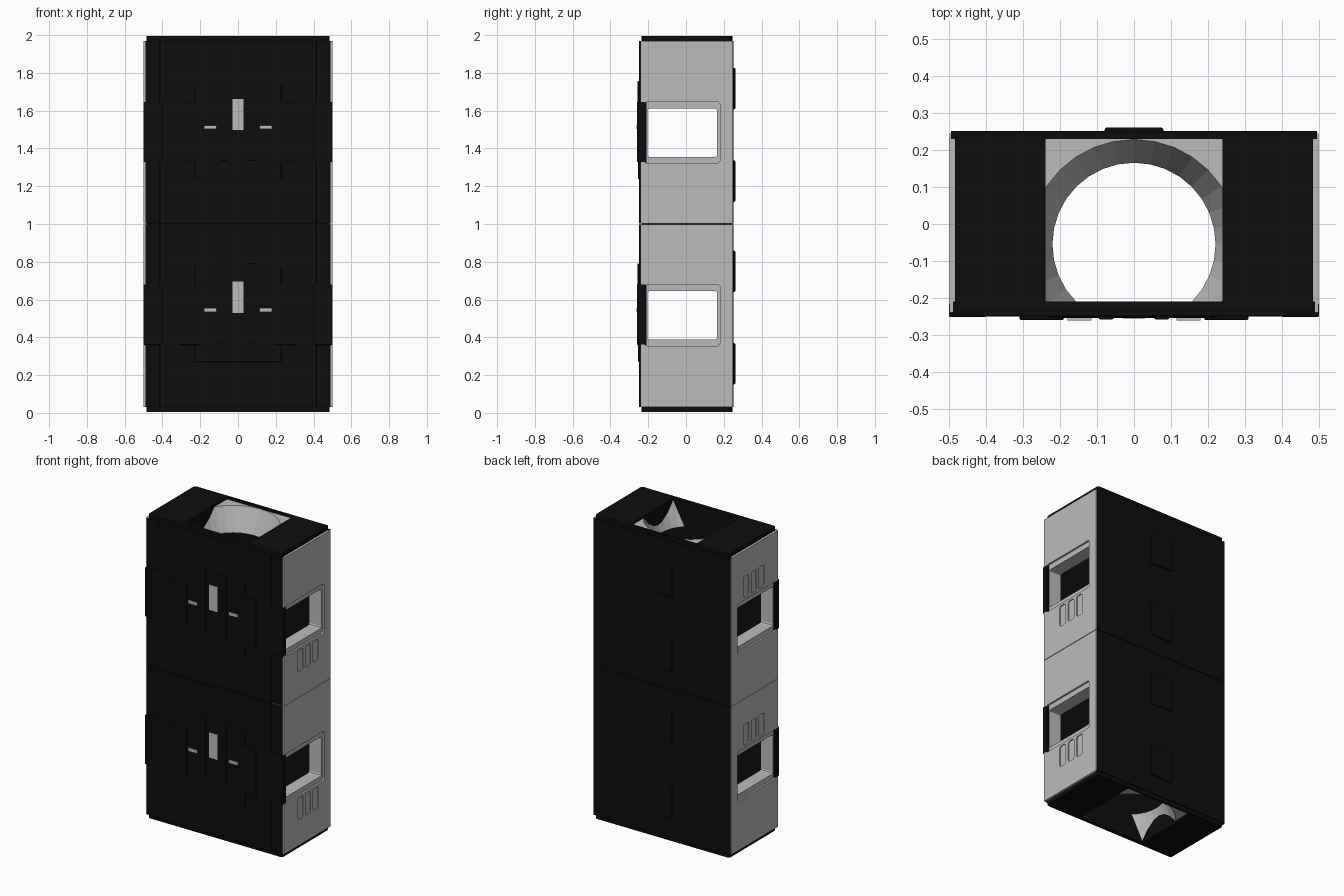
import bpy, bmesh
from mathutils import Matrix, Vector

cube = bpy.data.objects.get("Cube")
if cube:
    bpy.data.objects.remove(cube, do_unlink=True)


def make_material(name, value):
    mat = bpy.data.materials.new(name)
    mat.use_nodes = True
    color = (value, value, value, 1)
    mat.diffuse_color = color
    mat.node_tree.nodes["Principled BSDF"].inputs["Base Color"].default_value = color
    return mat


BLACK = make_material("matte black", 0.004)
GREY = make_material("light grey", 0.5)


def finish(name, bm, mat):
    mesh = bpy.data.meshes.new(name)
    bm.to_mesh(mesh)
    bm.free()
    mesh.materials.append(mat)
    obj = bpy.data.objects.new(name, mesh)
    bpy.context.collection.objects.link(obj)
    return obj


def box(name, x, y, z, mat=BLACK, bevel=0, axis=None):
    """Box from ranges; with an axis, only the edges along it are bevelled."""
    bm = bmesh.new()
    bmesh.ops.create_cube(bm, size=1)
    for v in bm.verts:
        v.co = Vector([(r[0] + r[1]) / 2 + c * abs(r[1] - r[0])
                       for r, c in zip((x, y, z), v.co)])
    if bevel:
        edges = [e for e in bm.edges if axis is None or
                 abs((e.verts[0].co - e.verts[1].co).normalized()[axis]) > 0.9]
        bmesh.ops.bevel(bm, geom=edges, offset=bevel, segments=2,
                        profile=0.5, affect='EDGES')
    return finish(name, bm, mat)


def cut(obj, cutter):
    mod = obj.modifiers.new("cut", 'BOOLEAN')
    mod.operation = 'DIFFERENCE'
    mod.solver = 'EXACT'
    mod.object = cutter
    dg = bpy.context.evaluated_depsgraph_get()
    mesh = bpy.data.meshes.new_from_object(obj.evaluated_get(dg))
    obj.modifiers.clear()
    obj.data = mesh
    bpy.data.objects.remove(cutter, do_unlink=True)


MODULE = 0.967          # height of one stacked module
HOLE_X, HOLE_Y = (-0.24, 0.24), (-0.21, 0.23)

# Decks with a square shaft opening: two ends and the middle
for name, z in (("bottom_deck", (0.005, 0.033)), ("middle_deck", (0.985, 1.015)),
                ("top_deck", (1.967, 1.995))):
    deck = box(name, (-0.485, 0.485), (-0.235, 0.245), z, BLACK, 0.012, 2)
    cut(deck, box("cutter", HOLE_X, HOLE_Y, (z[0] - 0.1, z[1] + 0.1)))

# Funnel collars inside both end openings
for name, low, wide, narrow in (("top_collar", 1.83, 0.285, 0.22),
                                ("bottom_collar", 0.02, 0.22, 0.285)):
    collar = box(name, HOLE_X, HOLE_Y, (low, low + 0.15), GREY)
    bm = bmesh.new()
    bmesh.ops.create_cone(bm, cap_ends=True, segments=32, radius1=narrow,
                          radius2=wide, depth=0.154,
                          matrix=Matrix.Translation((0, -0.055, low + 0.075)))
    cut(collar, finish("cutter", bm, BLACK))

# Dark lining around each collar
for z, end in ((1.81, "top"), (0.03, "bottom")):
    for s, side in ((1, "left"), (-1, "right")):
        box(f"{end}_{side}_lining", (s * 0.241, s * 0.4), (-0.21, 0.23), (z, z + 0.16))

for i, level in enumerate(("lower", "upper")):
    dz = i * MODULE
    z0, z1 = (0.03, 0.998) if i == 0 else (1.002, 1.97)

    # Front and back panels
    box(f"{level}_front_panel", (-0.49, 0.49), (-0.243, -0.21), (z0, z1))
    box(f"{level}_front_facing", (-0.415, 0.415), (-0.25, -0.24), (z0, z1), BLACK, 0.004)
    box(f"{level}_back_panel", (-0.495, 0.495), (0.23, 0.252), (z0, z1))
    box(f"{level}_back_lining", (-0.4, 0.4), (0.2, 0.232), (z0 + 0.19, z1 - 0.19))

    # Back spine bumps
    for k, z in enumerate((0.15, 0.64)):
        box(f"{level}_spine_{k + 1}", (-0.08, 0.08), (0.245, 0.262),
            (z + dz, z + dz + 0.22), BLACK, 0.008)

    # Raised front plate with two upright ribs, shoulder bosses and side clasps
    box(f"{level}_front_plate", (-0.23, 0.23), (-0.254, -0.245),
        (0.27 + dz, 0.77 + dz), BLACK, 0.004)
    for s, side in ((1, "left"), (-1, "right")):
        box(f"{level}_{side}_rib", (s * 0.055, s * 0.095), (-0.258, -0.25),
            (0.37 + dz, 0.79 + dz), BLACK, 0.003)
        box(f"{level}_{side}_boss", (s * 0.19, s * 0.31), (-0.26, -0.245),
            (0.36 + dz, 0.68 + dz), BLACK, 0.004)
        box(f"{level}_{side}_clasp", (s * 0.4, s * 0.501), (-0.252, -0.214),
            (0.36 + dz, 0.68 + dz), BLACK, 0.004)
        box(f"{level}_{side}_dash", (s * 0.115, s * 0.18), (-0.262, -0.253),
            (0.535 + dz, 0.555 + dz), GREY)
    box(f"{level}_front_slot", (-0.03, 0.03), (-0.256, -0.25),
        (0.53 + dz, 0.695 + dz), GREY)

    # Side walls with a framed window and three rounded vents
    for s, side in ((1, "left"), (-1, "right")):
        def flip(a, b):
            """Height range, turned upside down on the right side."""
            return (a + dz, b + dz) if s > 0 else (2 - b - MODULE + dz, 2 - a - MODULE + dz)
        wall = box(f"{level}_{side}_wall", (s * 0.4, s * 0.5), (-0.24, 0.245),
                   (z0, z1), GREY)
        cut(wall, box("cutter", (s * 0.3, s * 0.6), (-0.205, 0.165),
                      flip(0.388, 0.645), GREY, 0.012, 0))
        cut(wall, box("cutter", (s * 0.488, s * 0.6), (-0.22, 0.18),
                      flip(0.355, 0.68), GREY, 0.015, 0))
        for y in (-0.094, -0.016, 0.062):
            cut(wall, box("cutter", (s * 0.494, s * 0.6), (y, y + 0.054),
                          flip(0.2, 0.34), GREY, 0.012, 0))
